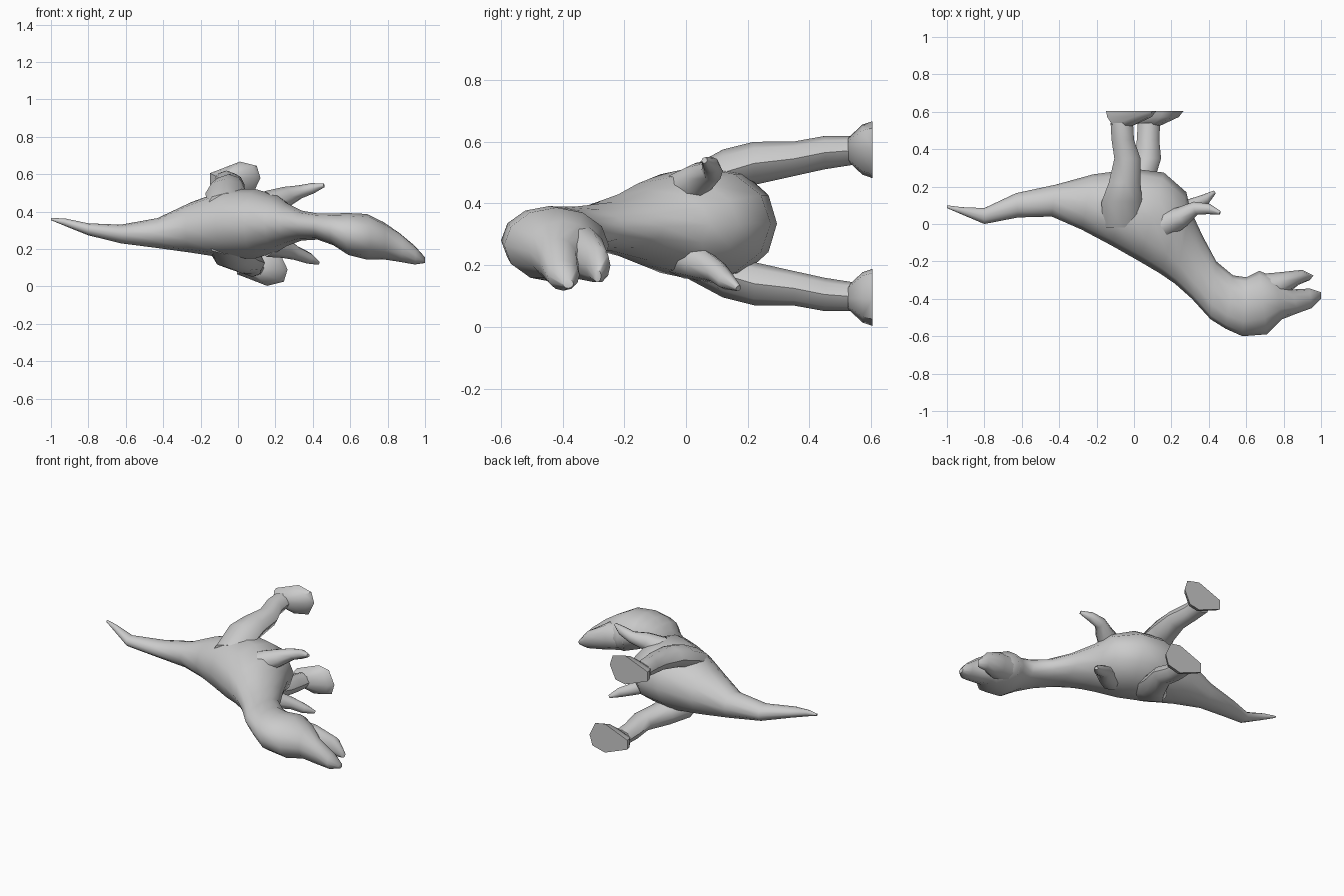
import bpy, bmesh, math
from mathutils import Vector

if "Cube" in bpy.data.objects:
    bpy.data.objects.remove(bpy.data.objects["Cube"])


def loft(name, rings):
    """Skin a list of equal-length point rings into a closed smooth part."""
    bm = bmesh.new()
    loops = [[bm.verts.new(p) for p in r] for r in rings]
    n = len(loops[0])
    for a, b in zip(loops, loops[1:]):
        for i in range(n):
            j = (i + 1) % n
            bm.faces.new((a[i], a[j], b[j], b[i]))
    bm.faces.new(loops[0])
    bm.faces.new(loops[-1])
    bmesh.ops.recalc_face_normals(bm, faces=bm.faces)
    me = bpy.data.meshes.new(name)
    bm.to_mesh(me)
    bm.free()
    ob = bpy.data.objects.new(name, me)
    bpy.context.collection.objects.link(ob)
    bpy.ops.object.select_all(action='DESELECT')
    bpy.context.view_layer.objects.active = ob
    ob.select_set(True)
    bpy.ops.object.shade_smooth_by_angle(angle=math.radians(50))
    return ob


def oval(c, a, b, n):
    c, a, b = Vector(c), Vector(a), Vector(b)
    return [c + a * math.cos(t) + b * math.sin(t)
            for t in (2 * math.pi * i / n for i in range(n))]


def spine(stations, n=12):
    """Station: belly x, belly y, back x, back y, centre z, half thickness."""
    return [oval(((x1 + x2) / 2, (y1 + y2) / 2, z),
                 ((x1 - x2) / 2, (y1 - y2) / 2, 0), (0, 0, h), n)
            for x1, y1, x2, y2, z, h in stations]


def tube(path, n=8):
    """Path: x, y, z, radius."""
    pts = [Vector(p[:3]) for p in path]
    rings = []
    for i, p in enumerate(path):
        d = (pts[min(i + 1, len(pts) - 1)] - pts[max(i - 1, 0)]).normalized()
        a = d.cross(Vector((0, 0, 1))).normalized()
        rings.append(oval(pts[i], a * p[3], d.cross(a) * p[3], n))
    return rings


# Tail, torso, neck and upper jaw in one skin
loft("body", spine([
    (-1, .10, -1, .085, .36, .006),
    (-.92, .09, -.93, .055, .343, .02),
    (-.80, .085, -.80, 0, .305, .032),
    (-.63, .165, -.62, .035, .28, .05),
    (-.42, .21, -.44, .04, .285, .08),
    (-.22, .265, -.28, -.03, .315, .135),
    (0, .295, -.12, -.115, .335, .185),
    (.16, .275, .03, -.20, .335, .185),
    (.28, .17, .14, -.265, .335, .15),
    (.30, .08, .22, -.32, .33, .115),
    (.37, -.07, .31, -.40, .325, .08),
    (.44, -.20, .41, -.51, .32, .07),
    (.53, -.275, .49, -.56, .305, .085),
    (.60, -.285, .58, -.60, .28, .112),
    (.67, -.25, .71, -.59, .265, .122),
    (.76, -.29, .79, -.51, .245, .10),
    (.84, -.35, .88, -.475, .21, .078),
    (.94, -.345, .95, -.45, .167, .05),
    (1, -.365, 1, -.40, .14, .015)]))

# Lower jaw
loft("lower_jaw", spine([
    (.64, -.27, .70, -.44, .255, .085),
    (.76, -.26, .80, -.39, .235, .085),
    (.90, -.245, .88, -.325, .20, .058),
    (.96, -.275, .94, -.30, .165, .02)], 10))

# Legs: x, y, z, half width x, half width z, stride shift for the lower leg
LEG = [(-.06, -.02, .43, .11, .07, 0),
       (-.065, .12, .50, .108, .075, .03),
       (-.05, .22, .53, .085, .07, .07),
       (-.035, .35, .545, .07, .056, .11),
       (-.06, .45, .565, .06, .054, .135),
       (-.065, .54, .572, .06, .047, .145)]
SOLE = [(-.15, .545), (-.15, .605), (.01, .667), (.10, .645),
        (.12, .58), (.08, .495), (.01, .482)]
for side, stride in (("upper", 0), ("lower", 1)):
    def flip(z):
        return .67 - z if stride else z
    loft(side + "_leg", [oval((x + s * stride, y, flip(z)), (hx, 0, 0), (0, 0, hz), 8)
                         for x, y, z, hx, hz, s in LEG])
    # Flared foot with a flat sole
    loft(side + "_foot", [
        [(cx + (x - cx) * k + .145 * stride, y, flip(.575 + (z - .575) * k))
         for x, z in SOLE]
        for y, k, cx in ((.525, .4, -.09), (.572, .88, -.09), (.605, 1, -.09))])

# Small forearms, posed differently
loft("upper_arm", tube([(.17, 0, .44, .075), (.26, .04, .48, .055),
                        (.33, .085, .505, .036), (.40, .08, .525, .028),
                        (.46, .06, .54, .01)]))
loft("lower_arm", tube([(.17, 0, .23, .075), (.25, .04, .205, .055),
                        (.31, .10, .178, .038), (.38, .13, .15, .03),
                        (.43, .17, .125, .01)]))
